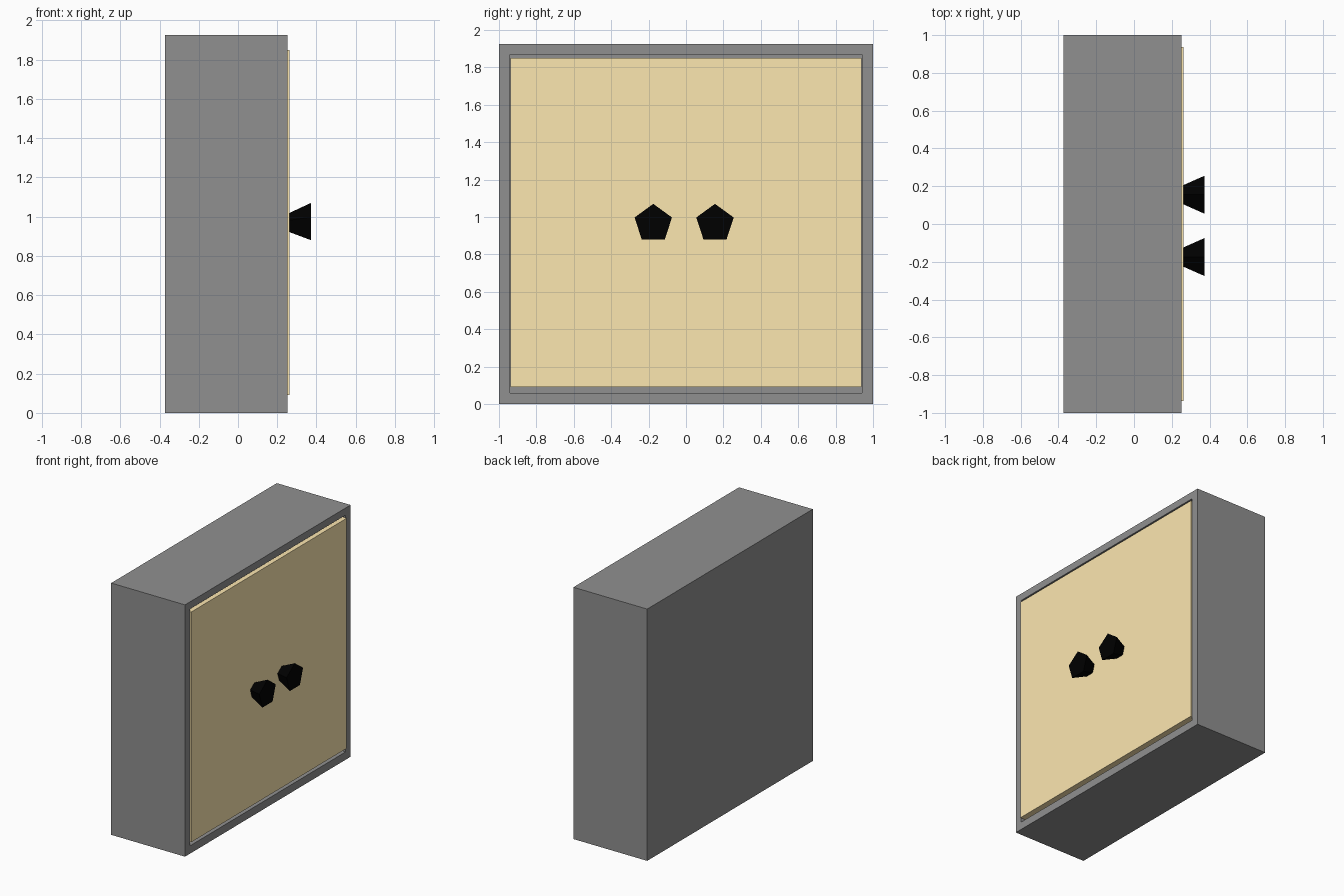
import bpy, bmesh, math

if "Cube" in bpy.data.objects:
    bpy.data.objects.remove(bpy.data.objects["Cube"])


def material(name, color):
    m = bpy.data.materials.new(name)
    m.diffuse_color = color
    m.use_nodes = True
    m.node_tree.nodes["Principled BSDF"].inputs["Base Color"].default_value = m.diffuse_color
    return m


def finish(name, bm, mat):
    bmesh.ops.recalc_face_normals(bm, faces=bm.faces)
    me = bpy.data.meshes.new(name)
    bm.to_mesh(me)
    bm.free()
    ob = bpy.data.objects.new(name, me)
    bpy.context.collection.objects.link(ob)
    me.materials.append(mat)
    return ob


def box_bmesh(x, y, z):
    bm = bmesh.new()
    bmesh.ops.create_cube(bm, size=1)
    for v in bm.verts:
        v.co = [lo + (c + 0.5) * (hi - lo) for c, (lo, hi) in zip(v.co, (x, y, z))]
    bm.normal_update()
    return bm


def add_knob(name, y, z, mat):
    # five-sided knob flaring outward along +x
    bm = bmesh.new()
    rings = []
    for x, r in ((0.26, 0.053), (0.372, 0.105)):
        rings.append([bm.verts.new((x, y + r * math.sin(a), z + r * math.cos(a)))
                      for a in (math.tau * i / 5 for i in range(5))])
    for i in range(5):
        j = (i + 1) % 5
        bm.faces.new((rings[0][i], rings[0][j], rings[1][j], rings[1][i]))
    for ring in rings:
        bm.faces.new(ring)
    return finish(name, bm, mat)


grey = material("dark_grey", (0.277, 0.277, 0.277, 1))
wood = material("pale_wood", (0.98, 0.80, 0.435, 1))
black = material("black", (0.0, 0.0, 0.0, 1))

# open-fronted cabinet shell, hollowed from the +x face
bm = box_bmesh((-0.372, 0.252), (-1, 1), (0, 1.925))
front = [f for f in bm.faces if f.normal.x > 0.9]
bmesh.ops.inset_region(bm, faces=front, thickness=0.06, use_even_offset=True)
for v in front[0].verts:
    v.co.y = math.copysign(0.941, v.co.y)
    v.co.z = 0.06 if v.co.z < 1 else 1.87
inner = bmesh.ops.extrude_face_region(bm, geom=front)
bmesh.ops.translate(bm, vec=(-0.56, 0, 0),
                    verts=[g for g in inner["geom"] if isinstance(g, bmesh.types.BMVert)])
bmesh.ops.delete(bm, geom=[f for f in front if f.is_valid], context='FACES_ONLY')
finish("cabinet_shell", bm, grey)

# door panel and its two knobs
finish("door_panel", box_bmesh((0.20, 0.262), (-0.938, 0.938), (0.09, 1.85)), wood)
for side, y in (("left", -0.175), ("right", 0.155)):
    add_knob(side + "_knob", y, 0.965, black)
